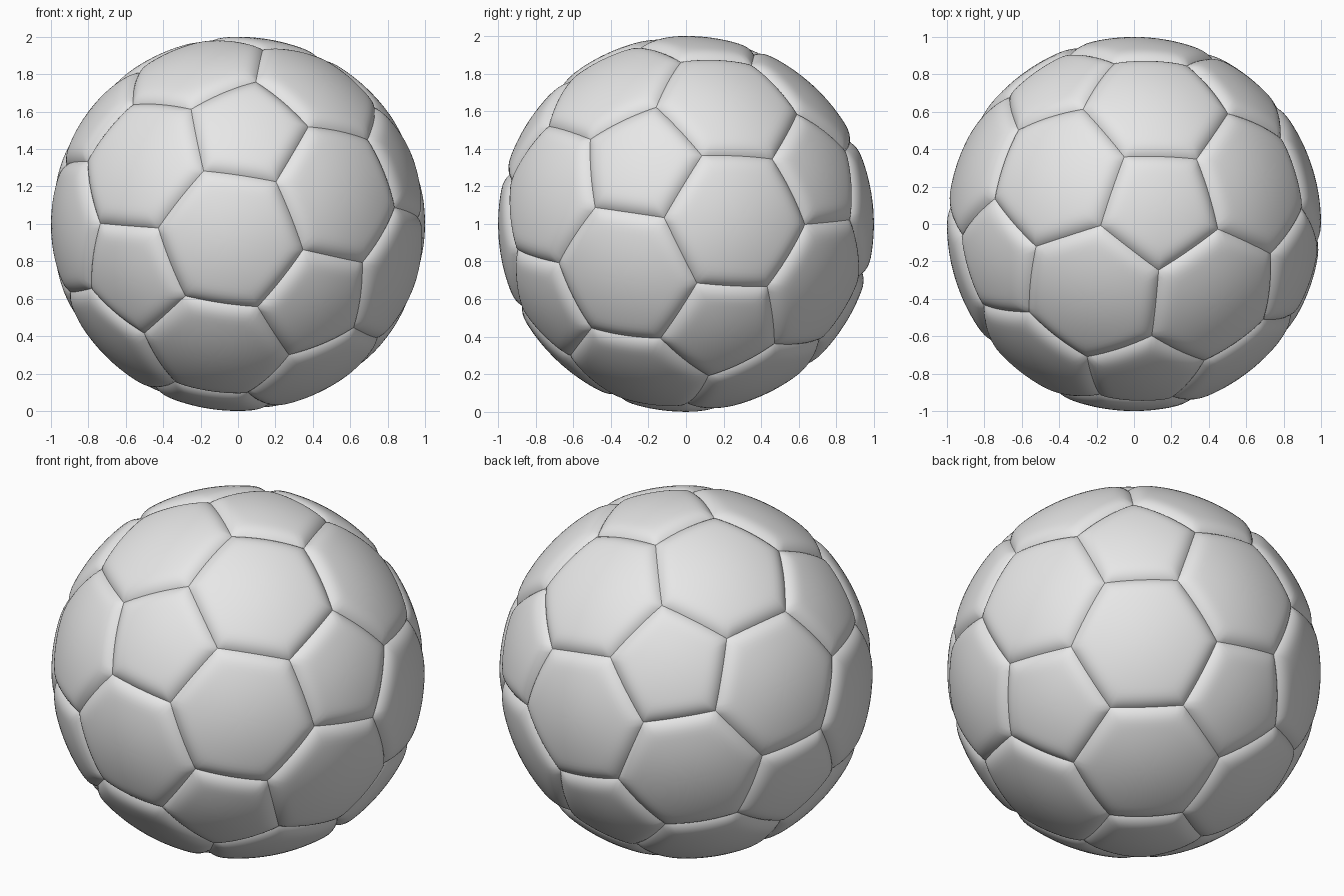
import bpy, bmesh, math
from itertools import combinations
from mathutils import Vector

if "Cube" in bpy.data.objects:
    bpy.data.objects.remove(bpy.data.objects["Cube"])

CENTRE = Vector((0, 0, 1))
SEAM_DEPTH, SEAM_WIDTH = 0.03, 0.11
EDGE_STEPS, RINGS = 12, 14

# One light grey for the whole ball
grey = bpy.data.materials.new("light_grey")
grey.use_nodes = True
grey.diffuse_color = (0.8, 0.8, 0.8, 1)
grey.node_tree.nodes["Principled BSDF"].inputs["Base Color"].default_value = (0.8, 0.8, 0.8, 1)


def icosahedron_points():
    """Twelve unit points; the tilt comes from three neighbouring panel centres."""
    top = Vector((0.15, 0.093, 0.984)).normalized()
    front = Vector((0.057, -0.846, 0.53))
    side = Vector((0.902, -0.266, 0.339))
    u = front + side
    u = (u - top * u.dot(top)).normalized()
    v = top.cross(u)
    points = [top, -top]
    for i in range(5):
        a = math.radians(36 + 72 * i)
        p = (top + 2 * (u * math.cos(a) + v * math.sin(a))).normalized()
        points += [p, -p]
    return points


def ordered(corners):
    """Sort panel corners counter-clockwise as seen from outside."""
    n = sum(corners, Vector()).normalized()
    u = (corners[0] - n * corners[0].dot(n)).normalized()
    v = n.cross(u)
    return sorted(corners, key=lambda c: math.atan2(c.dot(v), c.dot(u)))


def puffed(p, seams):
    """Place a point on the ball, rounding it down towards nearby seams."""
    p = p.normalized()
    dists = [max(p.dot(s), 1e-5) for s in seams]
    d = sum(x ** -4 for x in dists) ** -0.25
    t = min(d / SEAM_WIDTH, 1)
    return CENTRE + p * (1 - SEAM_DEPTH * (1 - t) ** 3)


def add_panel(bm, corners):
    """Add one puffed panel as rings of quads around its middle."""
    corners = ordered(corners)
    pairs = list(zip(corners, corners[1:] + corners[:1]))
    seams = [a.cross(b).normalized() for a, b in pairs]
    middle = sum(corners, Vector()) / len(corners)
    border = [a.lerp(b, i / EDGE_STEPS) for a, b in pairs for i in range(EDGE_STEPS)]
    hub = bm.verts.new(puffed(middle, seams))
    inner = None
    for k in range(1, RINGS + 1):
        s = 1 - (1 - k / RINGS) ** 1.6
        ring = [bm.verts.new(puffed(middle.lerp(p, s), seams)) for p in border]
        for i in range(len(ring)):
            j = (i + 1) % len(ring)
            if inner:
                bm.faces.new((inner[i], ring[i], ring[j], inner[j]))
            else:
                bm.faces.new((hub, ring[i], ring[j]))
        inner = ring


def make_panels(name, panels):
    bm = bmesh.new()
    for corners in panels:
        add_panel(bm, corners)
    for f in bm.faces:
        f.smooth = True
    mesh = bpy.data.meshes.new(name)
    bm.to_mesh(mesh)
    bm.free()
    mesh.materials.append(grey)
    bpy.context.collection.objects.link(bpy.data.objects.new(name, mesh))


points = icosahedron_points()


def near(a, b):
    return 0.3 < a.dot(b) < 0.6


# Five-sided panels around each point, six-sided panels on each triangle
pentagons = [[(2 * a + b) / 3 for b in points if near(a, b)] for a in points]
hexagons = [[(2 * a + b) / 3 for a in tri for b in tri if a is not b]
            for tri in combinations(points, 3)
            if all(near(a, b) for a, b in combinations(tri, 2))]

make_panels("pentagon_panels", pentagons)
make_panels("hexagon_panels", hexagons)
